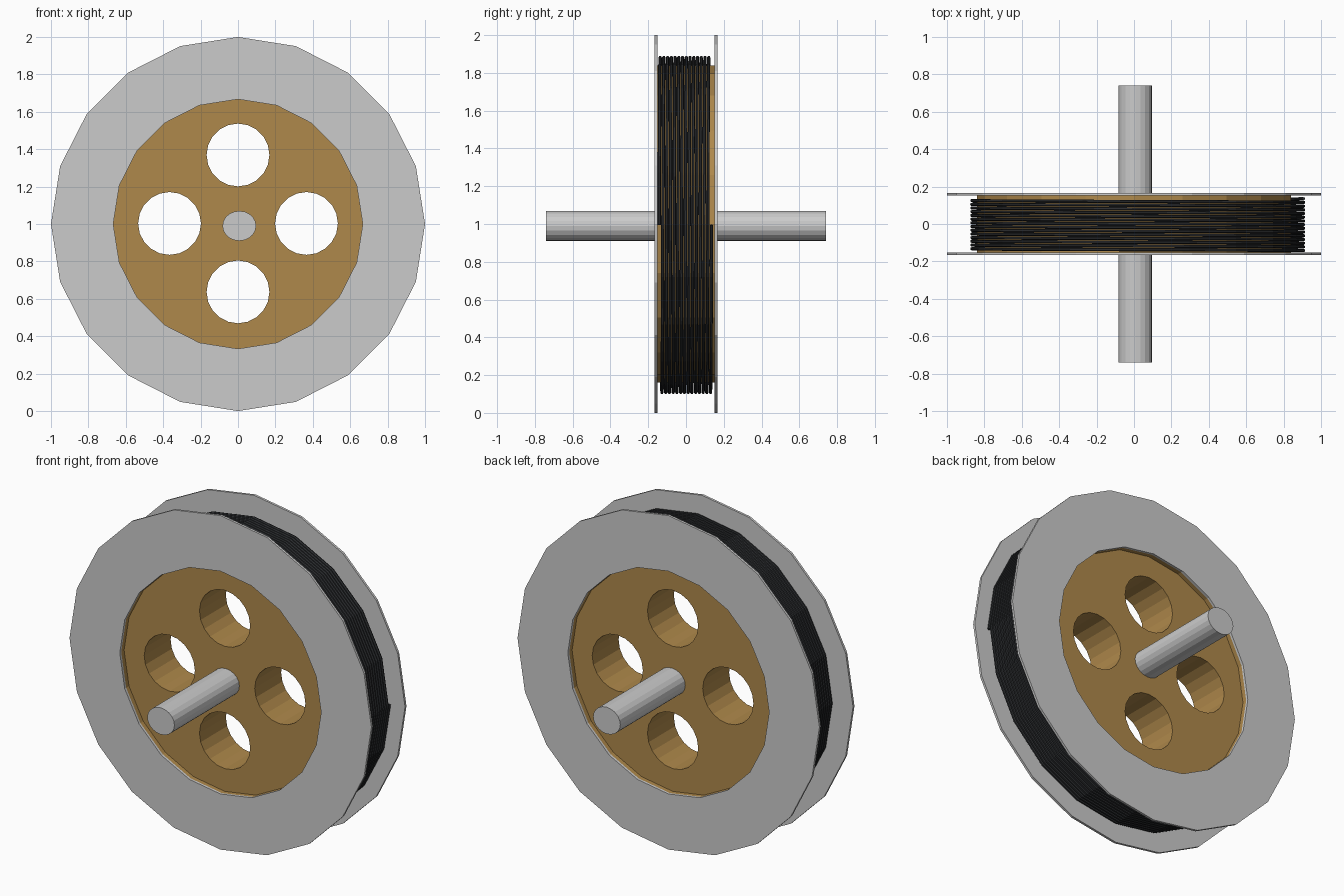
import bpy, bmesh, math
from mathutils import Vector

if "Cube" in bpy.data.objects:
    bpy.data.objects.remove(bpy.data.objects["Cube"])

SIDES = 20
CZ = 1.0


def material(name, rgb):
    m = bpy.data.materials.new(name)
    m.diffuse_color = (*rgb, 1)
    m.use_nodes = True
    m.node_tree.nodes["Principled BSDF"].inputs["Base Color"].default_value = m.diffuse_color
    return m


WOOD = material("wood", (0.43, 0.25, 0.07))
BLACK = material("black_wire", (0.025, 0.027, 0.03))


def add_object(name, bm, mat=None):
    bmesh.ops.recalc_face_normals(bm, faces=bm.faces[:])
    me = bpy.data.meshes.new(name)
    bm.to_mesh(me)
    bm.free()
    ob = bpy.data.objects.new(name, me)
    bpy.context.collection.objects.link(ob)
    if mat:
        me.materials.append(mat)
    return ob


def cylinder(name, x, z, rx, rz, y0, y1, mat=None):
    """Cylinder along y with an elliptical section."""
    bm = bmesh.new()
    ends = []
    for y in (y0, y1):
        ends.append([bm.verts.new((x + rx * math.cos(math.tau * i / SIDES), y,
                                   z + rz * math.sin(math.tau * i / SIDES)))
                     for i in range(SIDES)])
    a, b = ends
    bm.faces.new(a)
    bm.faces.new(b)
    for i in range(SIDES):
        j = (i + 1) % SIDES
        bm.faces.new((a[i], a[j], b[j], b[i]))
    return add_object(name, bm, mat)


def ring(name, r_in, r_out, y0, y1):
    """Flat ring around the y axis."""
    bm = bmesh.new()
    profile = [(r_in, y0), (r_out, y0), (r_out, y1), (r_in, y1)]
    loops = []
    for i in range(SIDES):
        a = math.tau * i / SIDES
        loops.append([bm.verts.new((r * math.cos(a), y, CZ + r * math.sin(a)))
                      for r, y in profile])
    for i in range(SIDES):
        p, q = loops[i], loops[(i + 1) % SIDES]
        for k in range(4):
            n = (k + 1) % 4
            bm.faces.new((p[k], p[n], q[n], q[k]))
    return add_object(name, bm)


# Side flanges
for label, s in (("front", -1), ("back", 1)):
    ring(label + "_flange", 0.667, 1.0, s * 0.152, s * 0.166)

# Wooden drum with recessed faces and four round holes
drum = cylinder("wooden_drum", 0, CZ, 0.84, 0.84, -0.152, 0.152, WOOD)
cutters = [cylinder("recess_cutter", 0, CZ, 0.667, 0.667, s * 0.125, s * 0.3, WOOD)
           for s in (-1, 1)]
for k in range(4):
    a = k * math.pi / 2
    cutters.append(cylinder("hole_cutter", 0.366 * math.cos(a),
                            CZ + 0.003 + 0.366 * math.sin(a),
                            0.168, 0.168, -0.28, 0.28, WOOD))
for c in cutters:
    c.hide_render = True
    mod = drum.modifiers.new("cut", 'BOOLEAN')
    mod.operation = 'DIFFERENCE'
    mod.solver = 'EXACT'
    mod.object = c
bpy.context.view_layer.update()
cut_mesh = bpy.data.meshes.new_from_object(
    drum.evaluated_get(bpy.context.evaluated_depsgraph_get()))
drum.modifiers.clear()
drum.data = cut_mesh
for c in cutters:
    bpy.data.objects.remove(c)

# Axle
cylinder("axle", 0.007, 0.99, 0.09, 0.08, -0.74, 0.74)

# Coiled wire
TURNS, STEPS = 14, 20
curve = bpy.data.curves.new("wire_coil", 'CURVE')
curve.dimensions = '3D'
curve.bevel_depth = 0.009
curve.bevel_resolution = 1
curve.use_fill_caps = True
count = TURNS * STEPS + 1
spline = curve.splines.new('POLY')
spline.use_smooth = False
spline.points.add(count - 1)
for i in range(count):
    a = math.tau * i / STEPS
    y = -0.142 + 0.277 * i / (count - 1)
    spline.points[i].co = (0.02 + 0.887 * math.cos(a), y,
                           0.995 + 0.887 * math.sin(a), 1)
curve.materials.append(BLACK)
coil = bpy.data.objects.new("wire_coil", curve)
bpy.context.collection.objects.link(coil)
